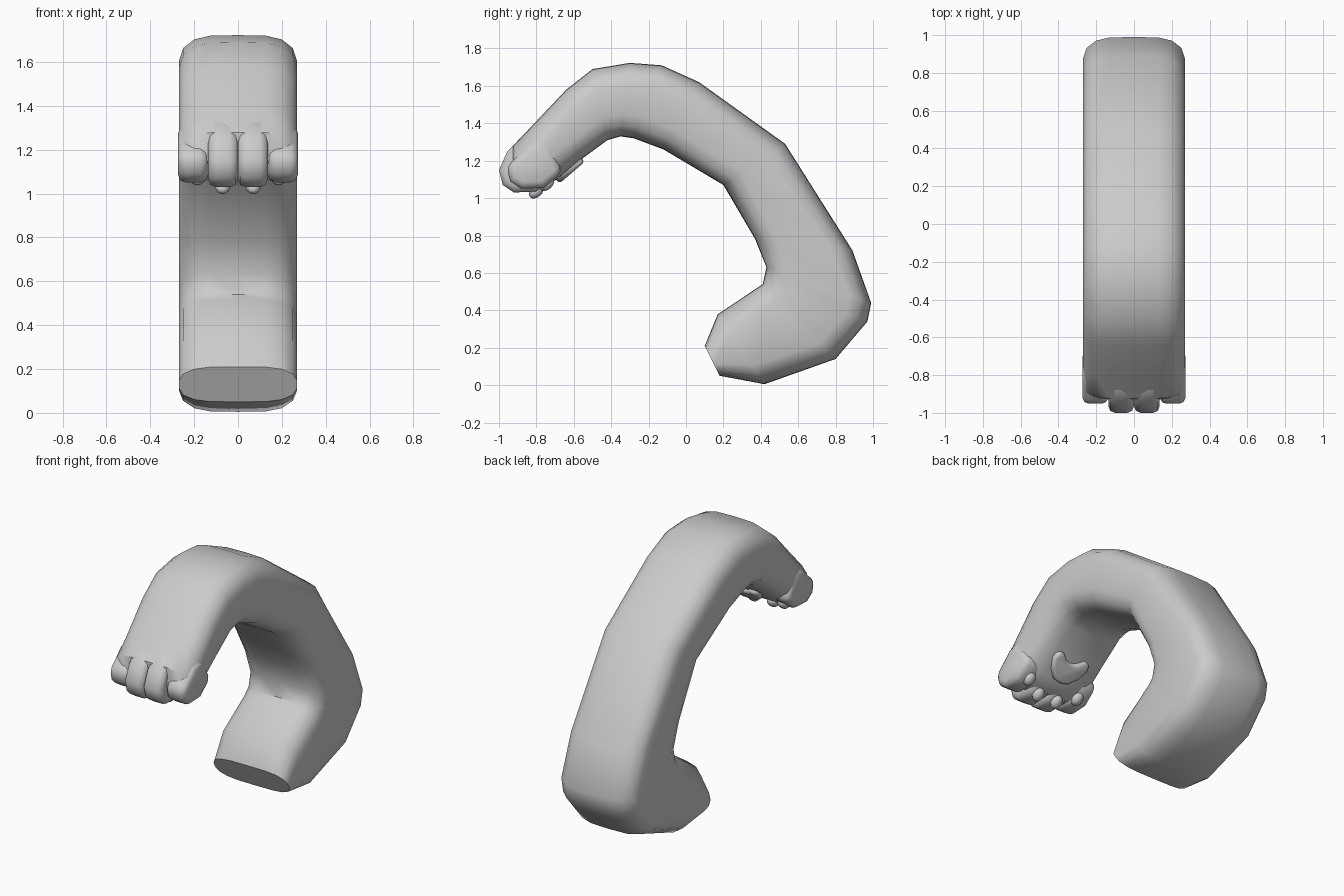
import bpy, bmesh, math
from mathutils import Vector

cube = bpy.data.objects.get("Cube")
if cube:
    bpy.data.objects.remove(cube)

GREY = bpy.data.materials.new("plain grey")
GREY.use_nodes = True
GREY.diffuse_color = (0.6, 0.6, 0.6, 1)
GREY.node_tree.nodes["Principled BSDF"].inputs["Base Color"].default_value = (0.6, 0.6, 0.6, 1)


def finish(bm, name, bevel=0, segments=2, angle=40):
    """Turn a bmesh into a smooth-shaded grey object."""
    bmesh.ops.recalc_face_normals(bm, faces=bm.faces)
    mesh = bpy.data.meshes.new(name)
    bm.to_mesh(mesh)
    bm.free()
    mesh.materials.append(GREY)
    obj = bpy.data.objects.new(name, mesh)
    bpy.context.collection.objects.link(obj)
    bpy.ops.object.select_all(action="DESELECT")
    obj.select_set(True)
    bpy.context.view_layer.objects.active = obj
    if bevel:
        mod = obj.modifiers.new("rounding", "BEVEL")
        mod.width, mod.segments, mod.limit_method = bevel, segments, "ANGLE"
        mod.angle_limit = math.radians(50)
        bpy.ops.object.modifier_apply(modifier=mod.name)
    bpy.ops.object.shade_smooth_by_angle(angle=math.radians(angle))
    return obj


def prism(points, offset):
    """Extrude a polygon of 3D points along an offset."""
    bm = bmesh.new()
    face = bm.faces.new([bm.verts.new(p) for p in points])
    moved = bmesh.ops.extrude_face_region(bm, geom=[face])["geom"]
    bmesh.ops.translate(bm, vec=offset, verts=[v for v in moved if isinstance(v, bmesh.types.BMVert)])
    if face.is_valid and len(bm.faces) < len(points) + 2:
        bm.faces.new([v for v in face.verts])
    return bm


# Limb: pairs of outer and inner (y, z) points from the stump end to the paw
stations = [
    ((0.18, 0.05), (0.10, 0.21)), ((0.42, 0.005), (0.17, 0.38)),
    ((0.80, 0.14), (0.38, 0.52)), ((0.97, 0.34), (0.41, 0.54)),
    ((0.99, 0.44), (0.43, 0.63)), ((0.89, 0.72), (0.37, 0.78)),
    ((0.53, 1.29), (0.20, 1.07)), ((0.07, 1.62), (-0.12, 1.26)),
    ((-0.13, 1.71), (-0.28, 1.32)), ((-0.30, 1.723), (-0.35, 1.33)),
    ((-0.50, 1.69), (-0.42, 1.31)), ((-0.64, 1.58), (-0.57, 1.20)),
    ((-0.82, 1.39), (-0.69, 1.10)), ((-0.925, 1.28), (-0.76, 1.06)),
    ((-0.93, 1.15), (-0.84, 1.06)),
]
corner = [(0, 0), (0.13, 0.003), (0.2, 0.02), (0.25, 0.06), (0.27, 0.12)]

bm = bmesh.new()
rings = []
for (oy, oz), (iy, iz) in stations:
    outer, inner = Vector((0, oy, oz)), Vector((0, iy, iz))
    span = inner - outer
    k = min(1, span.length / 0.3)
    step = span.normalized() * k
    half = [outer + step * d + Vector((x, 0, 0)) for x, d in corner]
    half += [inner - step * d + Vector((x, 0, 0)) for x, d in reversed(corner)]
    mirror = [Vector((-p.x, p.y, p.z)) for p in reversed(half[1:-1])]
    rings.append([bm.verts.new(p) for p in half + mirror])
for a, b in zip(rings, rings[1:]):
    for i in range(len(a)):
        j = (i + 1) % len(a)
        bm.faces.new((a[i], a[j], b[j], b[i]))
bm.faces.new(rings[0])
bm.faces.new(rings[-1])
finish(bm, "limb")

# Toes: rounded side profiles, the outer pair set back a little
toe_profile = [(-0.78, 1.36), (-0.88, 1.325), (-0.955, 1.25), (-1.0, 1.15),
               (-0.98, 1.07), (-0.92, 1.03), (-0.80, 1.035), (-0.70, 1.12)]
for side, label in ((1, "left"), (-1, "right")):
    for kind, x, back, rise in (("inner", 0.068, 0, 0), ("outer", 0.205, 0.04, 0.02)):
        width = 0.136
        pts = [(side * x - width / 2, y + back, z + rise * (z < 1.2) - back * (z > 1.2)) for y, z in toe_profile]
        finish(prism(pts, Vector((width, 0, 0))), f"{label}_{kind}_toe", 0.035, 2, 50)

# Palm frame: along the paw towards the wrist, and out of the palm
along = Vector((0, 0.76, 0.65))
out = Vector((0, 0.65, -0.76))


def toe_pad(name, x, y, z):
    bm = bmesh.new()
    bmesh.ops.create_uvsphere(bm, u_segments=12, v_segments=8, radius=1)
    for v in bm.verts:
        p = v.co.copy()
        v.co = Vector((x + p.x * 0.036, y, z)) + along * p.y * 0.045 + out * p.z * 0.03
    finish(bm, name, angle=60)


for side, label in ((1, "left"), (-1, "right")):
    toe_pad(f"{label}_inner_toe_pad", side * 0.07, -0.80, 1.035)
    toe_pad(f"{label}_outer_toe_pad", side * 0.185, -0.745, 1.075)

# Palm pad: rounded towards the toes, two lobes towards the wrist
half_pad = [(0, -0.09), (0.05, -0.08), (0.1, -0.03), (0.13, 0.04), (0.12, 0.085), (0.08, 0.09), (0.04, 0.055)]
outline = half_pad + [(0, 0.045)] + [(-x, t) for x, t in reversed(half_pad[1:])]
center = Vector((0, -0.625, 1.155)) - out * 0.03
pad = prism([center + Vector((x, 0, 0)) + along * t for x, t in outline], out * 0.055)
finish(pad, "palm_pad", 0.02, 3, 60)
